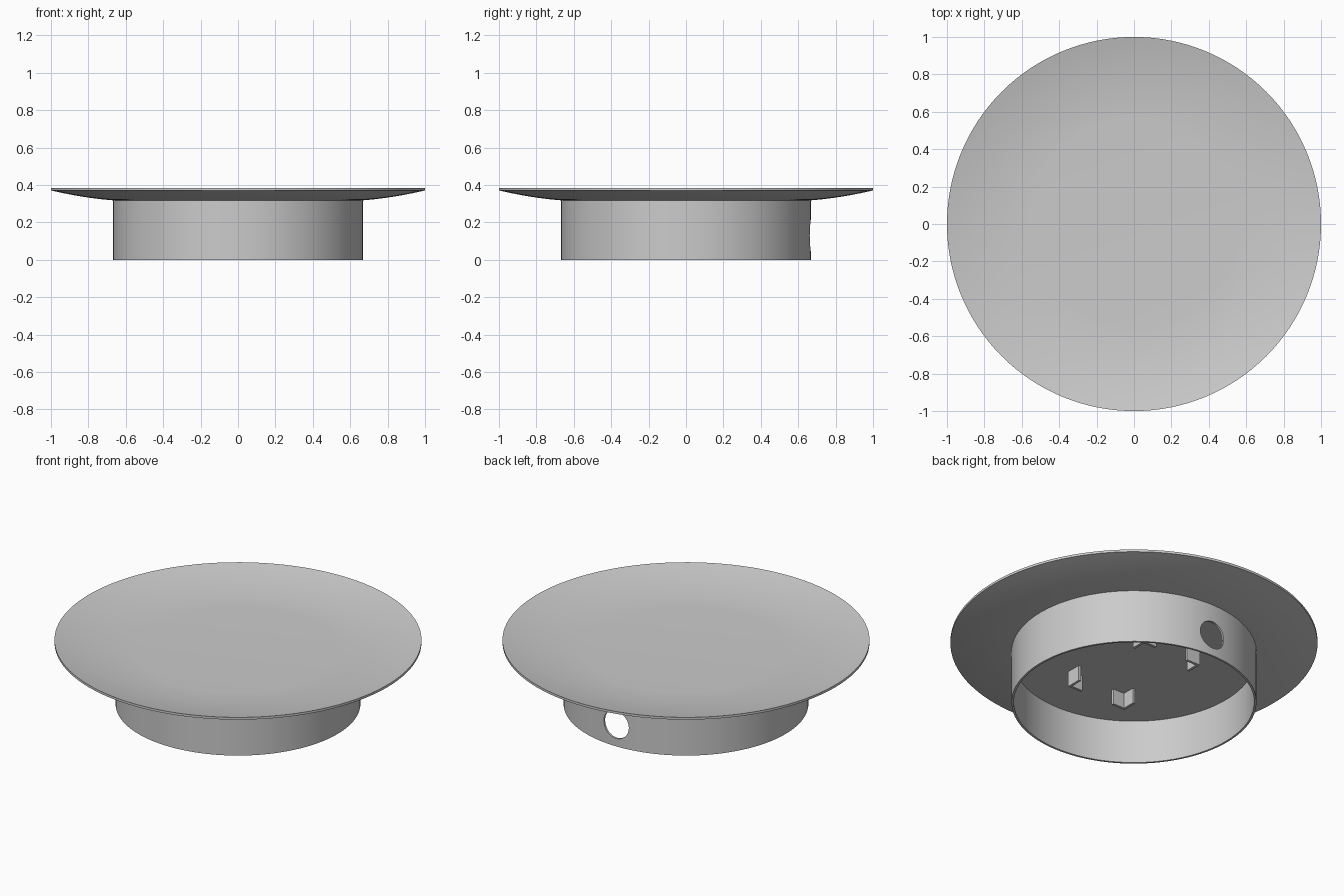
import bpy, bmesh, math
from mathutils import Vector

cube = bpy.data.objects.get("Cube")
if cube:
    bpy.data.objects.remove(cube, do_unlink=True)

GREY = (0.6, 0.6, 0.6, 1)
grey = bpy.data.materials.new("plain grey")
grey.use_nodes = True
grey.diffuse_color = GREY
grey.node_tree.nodes["Principled BSDF"].inputs["Base Color"].default_value = GREY


def finish(bm, name, smooth=True):
    bmesh.ops.recalc_face_normals(bm, faces=bm.faces[:])
    mesh = bpy.data.meshes.new(name)
    bm.to_mesh(mesh)
    bm.free()
    mesh.materials.append(grey)
    obj = bpy.data.objects.new(name, mesh)
    bpy.context.collection.objects.link(obj)
    if smooth:
        shade(obj)
    return obj


def shade(obj):
    bpy.ops.object.select_all(action="DESELECT")
    obj.select_set(True)
    bpy.context.view_layer.objects.active = obj
    bpy.ops.object.shade_smooth_by_angle(angle=math.radians(30))


def revolve(name, profile, closed, steps=128):
    """Turn a (radius, height) profile around the z axis."""
    bm = bmesh.new()
    verts = [bm.verts.new((r, 0, z)) for r, z in profile]
    pairs = list(zip(verts, verts[1:]))
    if closed:
        pairs.append((verts[-1], verts[0]))
    edges = [bm.edges.new(p) for p in pairs]
    bmesh.ops.spin(bm, geom=verts + edges, axis=(0, 0, 1), cent=(0, 0, 0),
                   angle=math.tau, steps=steps)
    bmesh.ops.remove_doubles(bm, verts=bm.verts[:], dist=1e-4)
    return finish(bm, name)


# Dish: flat centre, gently curved flare, thin rim, thick floor inside the base
FLAT, FLOOR, THICK = 0.56, 0.326, 0.014


def dish_height(r):
    t = r - FLAT
    return FLOOR + 0.03 * t + 0.237 * t * t


def flare(start, count):
    return [(r, dish_height(r)) for r in
            (start + (1 - start) * i / count for i in range(count + 1))]


underside = [(r, z - THICK) for r, z in reversed(flare(0.66, 10))]
revolve("dish", [(0, FLOOR)] + flare(FLAT, 12) + underside
        + [(0.66, 0.26), (0, 0.26)], closed=False)

# Base ring: thin upright wall, open below
base = revolve("base_ring", [(0.667, 0), (0.667, 0.322), (0.655, 0.322), (0.655, 0)],
               closed=True)

# Round cable hole through the back wall
bpy.ops.mesh.primitive_cylinder_add(vertices=48, radius=0.083, depth=0.2,
                                    location=(0, 0.66, 0.13),
                                    rotation=(math.pi / 2, 0, 0))
cutter = bpy.context.object
cutter.name = "hole_cutter"
cutter.hide_render = True
cut = base.modifiers.new("cable_hole", "BOOLEAN")
cut.operation = "DIFFERENCE"
cut.solver = "EXACT"
cut.object = cutter
bpy.context.view_layer.objects.active = base
bpy.ops.object.modifier_apply(modifier=cut.name)
bpy.data.objects.remove(cutter, do_unlink=True)
shade(base)

# Four corner brackets under the floor, arms pointing inwards
ARM, WALL, TOP, BOTTOM = 0.09, 0.015, 0.265, 0.168
OUTLINE = [(0, 0), (ARM, 0), (ARM, WALL), (WALL, WALL), (WALL, ARM), (0, ARM)]
for sx, side in ((1, "left"), (-1, "right")):
    for sy, end in ((1, "back"), (-1, "front")):
        bm = bmesh.new()
        face = bm.faces.new([bm.verts.new((sx * (0.2 - u), sy * (0.32 - v), BOTTOM))
                             for u, v in OUTLINE])
        made = bmesh.ops.extrude_face_region(bm, geom=[face], use_keep_orig=True)["geom"]
        bmesh.ops.translate(bm, vec=Vector((0, 0, TOP - BOTTOM)),
                            verts=[g for g in made if isinstance(g, bmesh.types.BMVert)])
        finish(bm, f"{end}_{side}_bracket", smooth=False)
